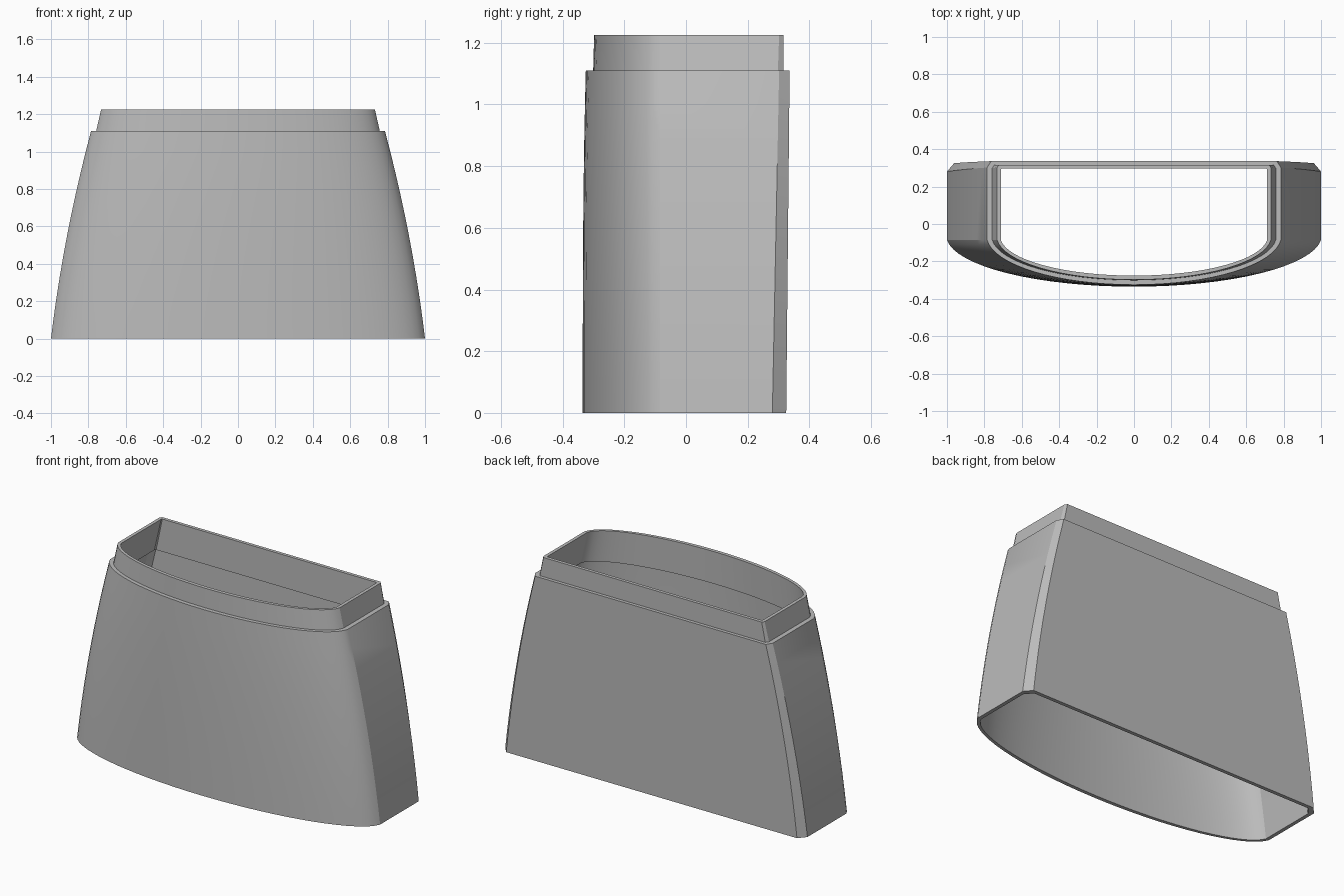
import bpy
import bmesh
from math import sin, cos, pi, radians

cube = bpy.data.objects.get("Cube")
if cube:
    bpy.data.objects.remove(cube)

SHOULDER, TOP, LEDGE = 1.11, 1.225, 1.03
ARC_STEPS = 32
SIDE_Y = -0.085
WALL = 0.022

grey = bpy.data.materials.new("plain grey")
grey.use_nodes = True
colour = (0.5, 0.5, 0.5, 1)
grey.diffuse_color = colour
grey.node_tree.nodes["Principled BSDF"].inputs["Base Color"].default_value = colour


def section(z, half, front, back, cut_x, cut_y):
    """D-shaped outline: bowed front, straight sides, chamfered flat back."""
    start = radians(5)
    pts = []
    for i in range(ARC_STEPS + 1):
        t = start + (pi - 2 * start) * i / ARC_STEPS
        bow = (sin(t) - sin(start)) / (1 - sin(start))
        pts.append((half * cos(t) / cos(start), SIDE_Y + (front - SIDE_Y) * bow, z))
    pts += [(-half, back - cut_y, z), (-half + cut_x, back, z),
            (half - cut_x, back, z), (half, back - cut_y, z)]
    return pts


def body(z, inset=0.0):
    """Outline of the flared body at height z, optionally moved inwards."""
    f = z / SHOULDER
    half = 1 - 0.12 * z - 0.066 * z * z
    front = -0.335 + 0.01 * f ** 3
    back = 0.325 + 0.011 * f
    return section(z, half - inset, front + inset, back - inset,
                   0.038 - 0.016 * f, 0.045 - 0.011 * f)


# Outside going up, over the collar rim, then inside going down
levels = 10
outer = [body(SHOULDER * i / levels) for i in range(levels + 1)]
collar = [section(SHOULDER, 0.758, -0.301, 0.316, 0.012, 0.018),
          section(TOP, 0.732, -0.298, 0.316, 0.01, 0.014),
          section(TOP, 0.712, -0.276, 0.296, 0.004, 0.005),
          section(LEDGE, 0.755, -0.28, 0.296, 0.006, 0.008)]
inner = [body(LEDGE * (levels - i) / levels, WALL) for i in range(levels + 1)]

bm = bmesh.new()
rings = [[bm.verts.new(p) for p in ring] for ring in outer + collar + inner]
for k, ring in enumerate(rings):
    above = rings[(k + 1) % len(rings)]
    for i in range(len(ring)):
        j = (i + 1) % len(ring)
        bm.faces.new((ring[i], ring[j], above[j], above[i]))
bmesh.ops.recalc_face_normals(bm, faces=bm.faces)

mesh = bpy.data.meshes.new("flared_duct")
bm.to_mesh(mesh)
bm.free()
mesh.materials.append(grey)
duct = bpy.data.objects.new("flared_duct", mesh)
bpy.context.collection.objects.link(duct)

# Soft bowed front, crisp chamfers and rims
bpy.ops.object.select_all(action="DESELECT")
duct.select_set(True)
bpy.context.view_layer.objects.active = duct
bpy.ops.object.shade_smooth_by_angle(angle=radians(22))
